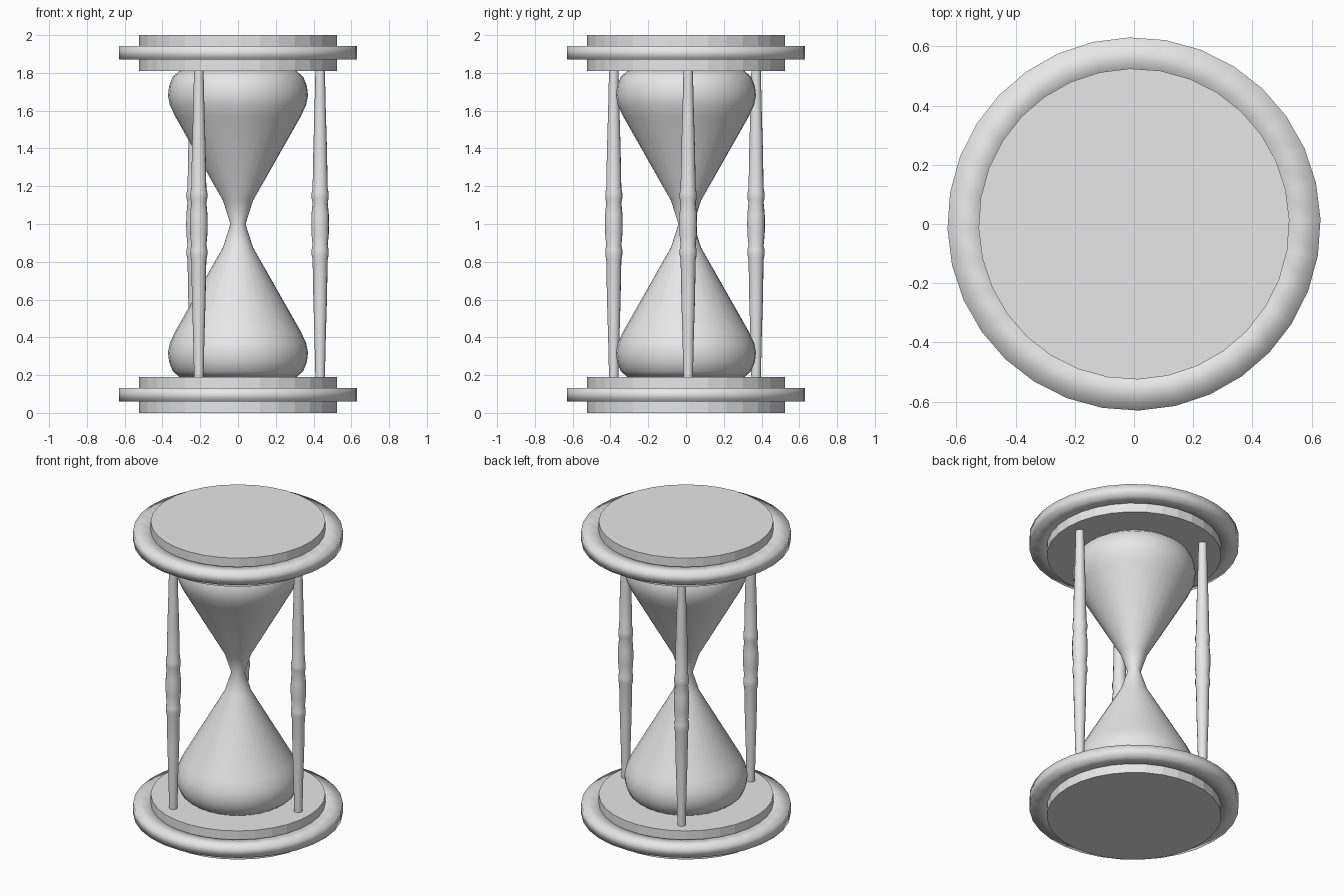
import bpy, math
from math import cos, sin, pi

cube = bpy.data.objects.get("Cube")
if cube:
    bpy.data.objects.remove(cube)

grey = bpy.data.materials.new("plain grey")
grey.use_nodes = True
colour = (0.8, 0.8, 0.8, 1)
grey.diffuse_color = colour
grey.node_tree.nodes["Principled BSDF"].inputs["Base Color"].default_value = colour

TURN = math.radians(1.5)
HEIGHT = 2.0


def lathe(name, profile, sides, centre=(0, 0), closed=False, sharp=None):
    """Spin (radius, height) points about a vertical axis."""
    n = len(profile)
    verts = [(r * cos(TURN + 2 * pi * s / sides), r * sin(TURN + 2 * pi * s / sides), z)
             for r, z in profile for s in range(sides)]
    faces = []
    for i in range(n if closed else n - 1):
        a, b = i * sides, (i + 1) % n * sides
        for s in range(sides):
            t = (s + 1) % sides
            faces.append((a + s, a + t, b + t, b + s))
    if not closed:
        faces.append(tuple(reversed(range(sides))))
        faces.append(tuple(range((n - 1) * sides, n * sides)))
    mesh = bpy.data.meshes.new(name)
    mesh.from_pydata(verts, [], faces)
    mesh.materials.append(grey)
    obj = bpy.data.objects.new(name, mesh)
    obj.location = (*centre, 0)
    bpy.context.collection.objects.link(obj)
    if sharp is None:
        mesh.shade_smooth()
    else:
        bpy.ops.object.select_all(action='DESELECT')
        obj.select_set(True)
        bpy.context.view_layer.objects.active = obj
        bpy.ops.object.shade_smooth_by_angle(angle=math.radians(sharp))
    return obj


def mirrored(half):
    """Continue a lower half profile above the middle."""
    return half + [(r, HEIGHT - z) for r, z in reversed(half) if z < HEIGHT / 2]


# End plates, each a disc with a wider rim around it
for label, base in (("bottom", 0), ("top", HEIGHT - 0.19)):
    lathe(label + "_plate", [(0.525, base), (0.525, base + 0.19)], 32, sharp=5)
    low, high = base + 0.06, base + 0.132
    lathe(label + "_rim", [(0.5, low), (0.63, low), (0.63, high), (0.5, high)],
          32, closed=True)

# Glass with two bulbs and a narrow neck
glass = [(0.31, 0.19), (0.345, 0.22), (0.365, 0.27), (0.371, 0.32),
         (0.361, 0.37), (0.333, 0.43), (0.08, 0.875), (0.04, 1.0)]
lathe("glass", mirrored(glass), 32, sharp=60)

# Three turned posts
post = [(0.025, 0.18), (0.03, 0.4), (0.036, 0.6), (0.04, 0.81),
        (0.045, 0.835), (0.045, 0.865), (0.04, 0.885), (0.046, 0.95), (0.047, 1.0)]
for i, name in enumerate(("left_post", "back_post", "front_post")):
    angle = TURN + i * 2 * pi / 3
    lathe(name, mirrored(post), 16,
          centre=(0.435 * cos(angle), 0.435 * sin(angle)), sharp=60)
